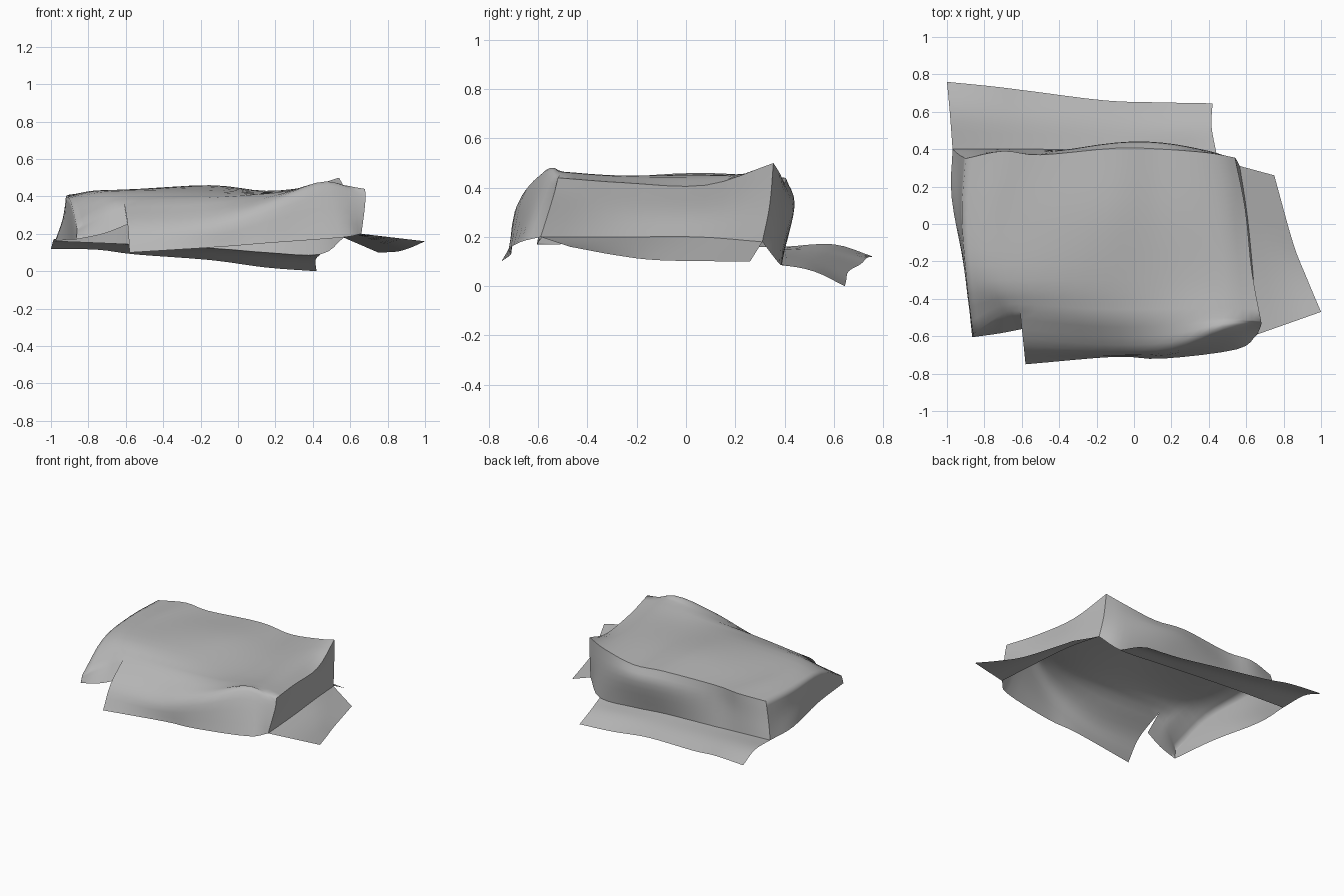
import bpy
import bmesh
import math
from mathutils import Vector

STEPS = 4

cube = bpy.data.objects.get("Cube")
if cube:
    bpy.data.objects.remove(cube, do_unlink=True)

cloth = bpy.data.materials.new("grey_cloth")
cloth.use_nodes = True
grey = (0.48, 0.48, 0.48, 1)
cloth.diffuse_color = grey
cloth.node_tree.nodes["Principled BSDF"].inputs["Base Color"].default_value = grey


def smooth(points, steps=STEPS):
    """Pass a soft curve through the points."""
    pts = [Vector(p) for p in points]
    ext = [2 * pts[0] - pts[1]] + pts + [2 * pts[-1] - pts[-2]]
    out = [pts[0]]
    for a, b, c, d in zip(ext, ext[1:], ext[2:], ext[3:]):
        for s in range(1, steps + 1):
            t = s / steps
            out.append(b + (c - a) * t / 2
                       + (2 * a - 5 * b + 4 * c - d) * t * t / 2
                       + (3 * b - a - 3 * c + d) * t ** 3 / 2)
    return out


def surface(rails):
    """Skin a grid of points across finished rails."""
    columns = [smooth(col) for col in zip(*rails)]
    return [list(row) for row in zip(*columns)]


def build(name, *grids, angle=50):
    bm = bmesh.new()
    for grid in grids:
        vs = [[bm.verts.new(p) for p in row] for row in grid]
        for low, high in zip(vs, vs[1:]):
            for j in range(len(low) - 1):
                bm.faces.new((low[j], low[j + 1], high[j + 1], high[j]))
    bmesh.ops.remove_doubles(bm, verts=bm.verts, dist=0.0005)
    mesh = bpy.data.meshes.new(name)
    bm.to_mesh(mesh)
    bm.free()
    mesh.materials.append(cloth)
    obj = bpy.data.objects.new(name, mesh)
    bpy.context.collection.objects.link(obj)
    bpy.ops.object.select_all(action="DESELECT")
    bpy.context.view_layer.objects.active = obj
    obj.select_set(True)
    bpy.ops.object.shade_smooth_by_angle(angle=math.radians(angle))


# Top sheet: rails run across, ordered front to back
front_edge = smooth([(-.86, -.59, .23), (-.72, -.49, .32), (-.61, -.465, .37),
                     (-.2, -.5, .39), (.2, -.5, .42), (.48, -.5, .465), (.68, -.52, .44)])
front_mid = smooth([(-.895, -.3, .375), (-.78, -.3, .415), (-.62, -.3, .43),
                    (-.2, -.3, .435), (.2, -.3, .42), (.48, -.28, .45), (.63, -.25, .42)])
back_mid = smooth([(-.92, .05, .4), (-.78, .05, .43), (-.6, .05, .435),
                   (-.15, .05, .46), (.15, .05, .43), (.45, .07, .45), (.595, .08, .41)])
back_edge = smooth([(-.9, .35, .41), (-.7, .39, .43), (-.5, .37, .43),
                    (-.1, .405, .44), (.15, .4, .42), (.4, .38, .46), (.54, .355, .5)])
top = surface([front_edge, front_mid, back_mid, back_edge])

# Front drape: slopes to a slanting fold, then drops beside the torn notch
drape_bottom = smooth([(-.58, -.75, .1), (-.1, -.71, .13), (.15, -.72, .15),
                       (.55, -.67, .18), (.66, -.59, .2)])
drape_fold = smooth([(-.59, -.65, .25), (-.15, -.68, .26), (.2, -.665, .37),
                     (.48, -.57, .46), (.68, -.54, .36)])
front = surface([drape_bottom, drape_fold, front_edge[2 * STEPS:]])

# Short torn lip at the front corner
lip_bottom = smooth([(-.865, -.605, .17), (-.72, -.585, .2), (-.59, -.56, .25)])
lip = surface([lip_bottom, front_edge[:2 * STEPS + 1]])

# Right skirt, rolling over softly from the top
right_mid = smooth([(-.862, -.6, .2), (-.9, -.3, .28), (-.935, .07, .28), (-.935, .37, .28)])
right_bottom = smooth([(-.865, -.605, .17), (-.905, -.25, .17), (-.975, .14, .16), (-.97, .4, .16)])
right = surface([[row[0] for row in top], right_mid, right_bottom])
build("cover_top_front_and_right", top, front, lip, right, angle=88)

# Back skirt and its trailing flap
back_wall_mid = smooth([(-.935, .37, .28), (-.72, .39, .3), (-.5, .38, .31),
                        (-.1, .435, .33), (.15, .435, .32), (.4, .39, .31), (.55, .34, .33)])
back_crease = smooth([(-.97, .4, .16), (-.72, .4, .15), (-.5, .4, .14),
                      (-.1, .39, .12), (.15, .39, .1), (.44, .38, .09), (.565, .31, .18)])
flap_mid = smooth([(-.985, .6, .17), (-.73, .57, .15), (-.52, .56, .13),
                   (-.12, .53, .1), (.15, .52, .08), (.415, .52, .06)])
flap_edge = smooth([(-1, .76, .12), (-.75, .735, .115), (-.55, .71, .09),
                    (-.15, .66, .06), (.15, .65, .02), (.42, .645, 0)])
build("back_skirt",
      surface([back_edge, back_wall_mid, back_crease]),
      surface([back_crease[:5 * STEPS + 1], flap_mid, flap_edge]))

# Left skirt and its pointed flap
left_crease = smooth([(.66, -.59, .2), (.635, -.25, .2), (.605, .05, .2), (.565, .31, .18)])
left_mid = smooth([(.68, -.54, .36), (.625, -.25, .31), (.59, .07, .3), (.55, .34, .33)])
left_edge = smooth([(1, -.47, .16), (.92, -.28, .125), (.85, -.1, .105), (.75, .26, .1)])
left_top = [row[-1] for row in top]
build("left_skirt",
      surface([left_crease, left_mid, left_top]),
      surface([left_edge, left_crease]))
